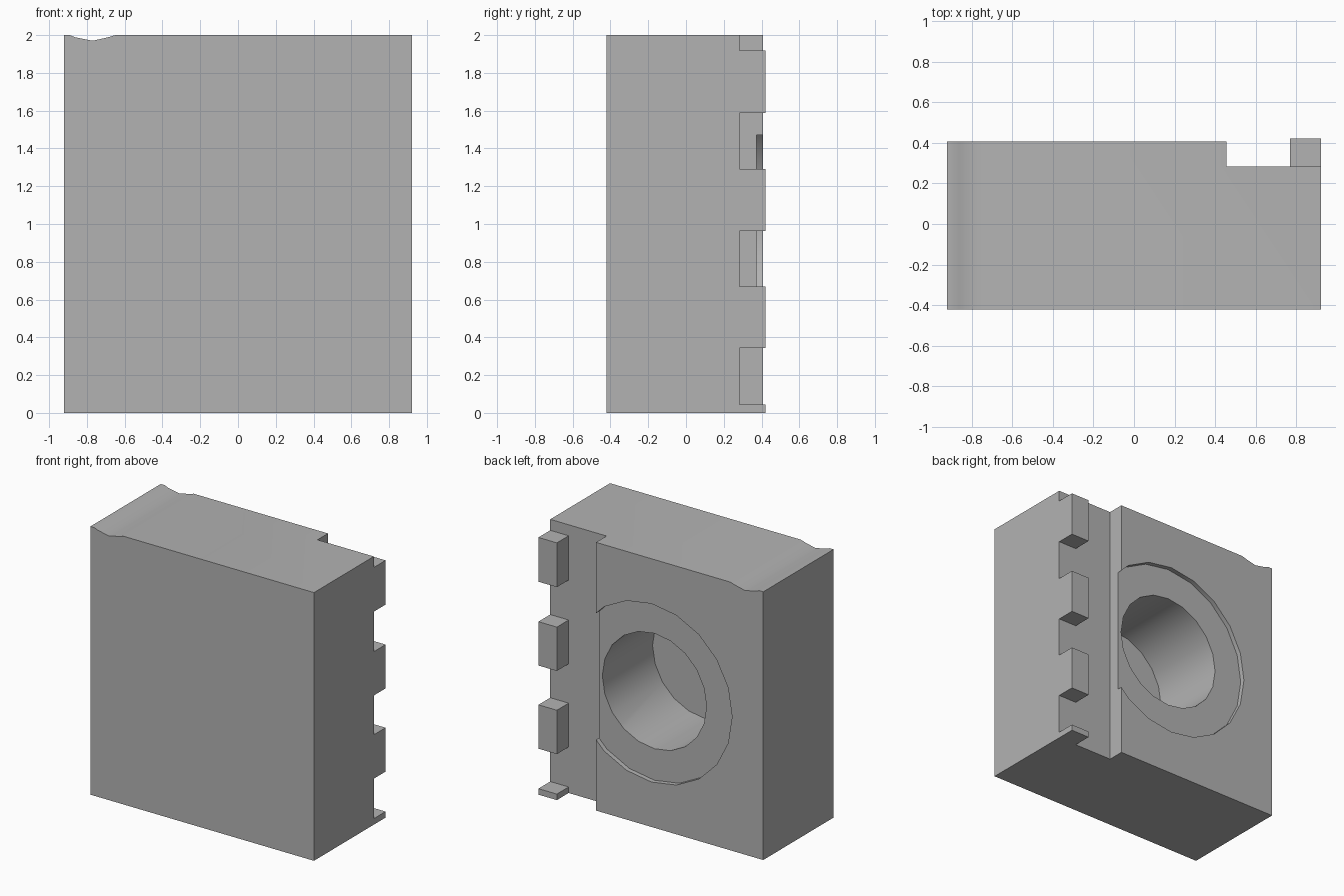
import bpy, bmesh, math

if "Cube" in bpy.data.objects:
    bpy.data.objects.remove(bpy.data.objects["Cube"], do_unlink=True)

grey = bpy.data.materials.new("plain_grey")
grey.use_nodes = True
grey.diffuse_color = (0.45, 0.45, 0.45, 1)
grey.node_tree.nodes["Principled BSDF"].inputs["Base Color"].default_value = (0.45, 0.45, 0.45, 1)

FRONT, BACK, SLOT_FLOOR, TOOTH_BACK = -0.422, 0.407, 0.283, 0.422
SIDE, OUT = 0.922, 1.0


def finish(bm, name):
    bmesh.ops.recalc_face_normals(bm, faces=bm.faces)
    mesh = bpy.data.meshes.new(name)
    bm.to_mesh(mesh)
    bm.free()
    mesh.materials.append(grey)
    obj = bpy.data.objects.new(name, mesh)
    bpy.context.collection.objects.link(obj)
    return obj


def box(name, x0, x1, y0, y1, z0, z1):
    bm = bmesh.new()
    bmesh.ops.create_cube(bm, size=1)
    for v in bm.verts:
        v.co = (x1 if v.co.x > 0 else x0, y1 if v.co.y > 0 else y0, z1 if v.co.z > 0 else z0)
    return finish(bm, name)


def cylinder(name, radius, y0, y1):
    # Twenty-sided cylinder lying along y, centred on the block
    bm = bmesh.new()
    ring = [math.tau * i / 20 for i in range(20)]
    face = bm.faces.new([bm.verts.new((radius * math.cos(a), y0, 1 + radius * math.sin(a))) for a in ring])
    new = bmesh.ops.extrude_face_region(bm, geom=[face])["geom"]
    bmesh.ops.translate(bm, vec=(0, y1 - y0, 0), verts=[g for g in new if isinstance(g, bmesh.types.BMVert)])
    return finish(bm, name)


def cut(obj, cutter):
    cutter.hide_render = True
    mod = obj.modifiers.new("cut", "BOOLEAN")
    mod.operation, mod.solver, mod.object = "DIFFERENCE", "EXACT", cutter
    bpy.context.view_layer.objects.active = obj
    bpy.ops.object.modifier_apply(modifier=mod.name)
    bpy.data.objects.remove(cutter, do_unlink=True)


# Block with a shallow groove along one top edge
profile = [(-SIDE, 0), (SIDE, 0), (SIDE, 2), (-0.65, 2), (-0.69, 1.988),
           (-0.77, 1.97), (-0.86, 1.988), (-0.89, 2), (-SIDE, 2)]
bm = bmesh.new()
face = bm.faces.new([bm.verts.new((x, FRONT, z)) for x, z in profile])
new = bmesh.ops.extrude_face_region(bm, geom=[face])["geom"]
bmesh.ops.translate(bm, vec=(0, TOOTH_BACK - FRONT, 0),
                    verts=[g for g in new if isinstance(g, bmesh.types.BMVert)])
block = finish(bm, "block")

# Back face set slightly lower than the teeth, then the upright slot
cut(block, box("back_trim", -OUT, 0.6, BACK, OUT, -1, 3))
cut(block, box("slot", 0.457, 0.77, SLOT_FLOOR, OUT, -1, 3))

# Gaps between the teeth
for z0, z1 in [(0.045, 0.343), (0.67, 0.963), (1.29, 1.588), (1.918, 3)]:
    cut(block, box("tooth_gap", 0.7, OUT, SLOT_FLOOR, OUT, z0, z1))

# Shallow round recess and deep blind hole; both stay clear of the teeth
cut(block, cylinder("round_recess", 0.665, 0.372, 0.6))
cut(block, cylinder("blind_hole", 0.43, -0.22, 0.6))

block.select_set(True)
bpy.context.view_layer.objects.active = block
bpy.ops.object.shade_smooth_by_angle(angle=math.radians(30))
